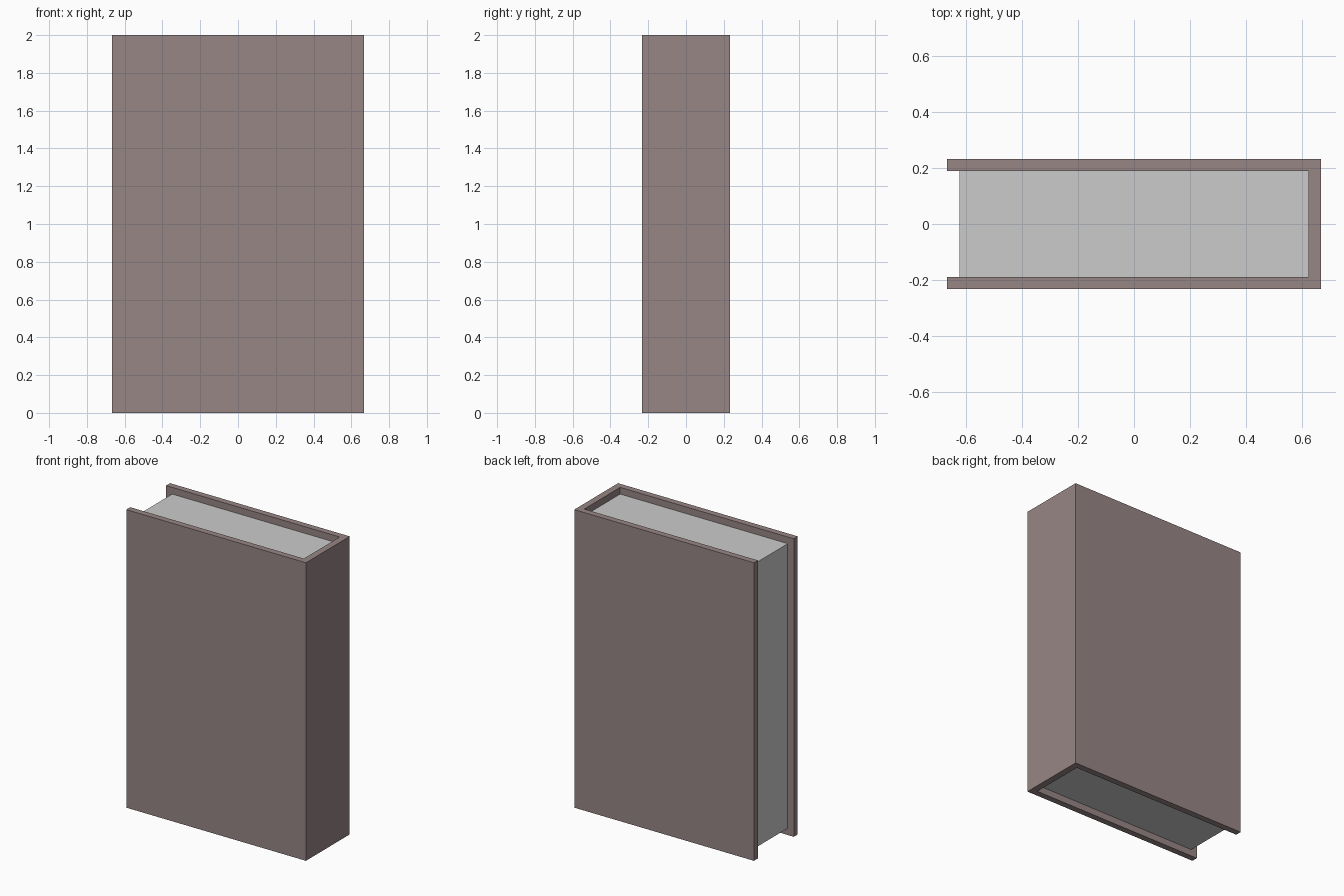
import bpy, bmesh

if "Cube" in bpy.data.objects:
    bpy.data.objects.remove(bpy.data.objects["Cube"])

W, D, H = 0.667, 0.232, 2.0   # half width, half depth, height
T = 0.045                     # board thickness and page inset
YI, XI = 0.19, 0.622          # inner faces of the boards and spine


def extrude_profile(name, points, z0, z1):
    bm = bmesh.new()
    face = bm.faces.new([bm.verts.new((x, y, z0)) for x, y in points])
    ext = bmesh.ops.extrude_face_region(bm, geom=[face])
    verts = [g for g in ext["geom"] if isinstance(g, bmesh.types.BMVert)]
    bmesh.ops.translate(bm, verts=verts, vec=(0, 0, z1 - z0))
    bmesh.ops.recalc_face_normals(bm, faces=bm.faces)
    mesh = bpy.data.meshes.new(name)
    bm.to_mesh(mesh)
    bm.free()
    obj = bpy.data.objects.new(name, mesh)
    bpy.context.collection.objects.link(obj)
    return obj


# Hard cover: two boards joined by the spine on the right
cover = extrude_profile("cover", [
    (-W, -D), (W, -D), (W, D), (-W, D),
    (-W, YI), (XI, YI), (XI, -YI), (-W, -YI)], 0, H)
leather = bpy.data.materials.new("brown_cover")
leather.diffuse_color = (0.31, 0.237, 0.235, 1)
leather.use_nodes = True
leather.node_tree.nodes["Principled BSDF"].inputs["Base Color"].default_value = leather.diffuse_color
cover.data.materials.append(leather)

# Page block, set in from the top, bottom and fore edge
extrude_profile("pages", [
    (-W + T, -YI), (XI, -YI), (XI, YI), (-W + T, YI)], T, H - T)
